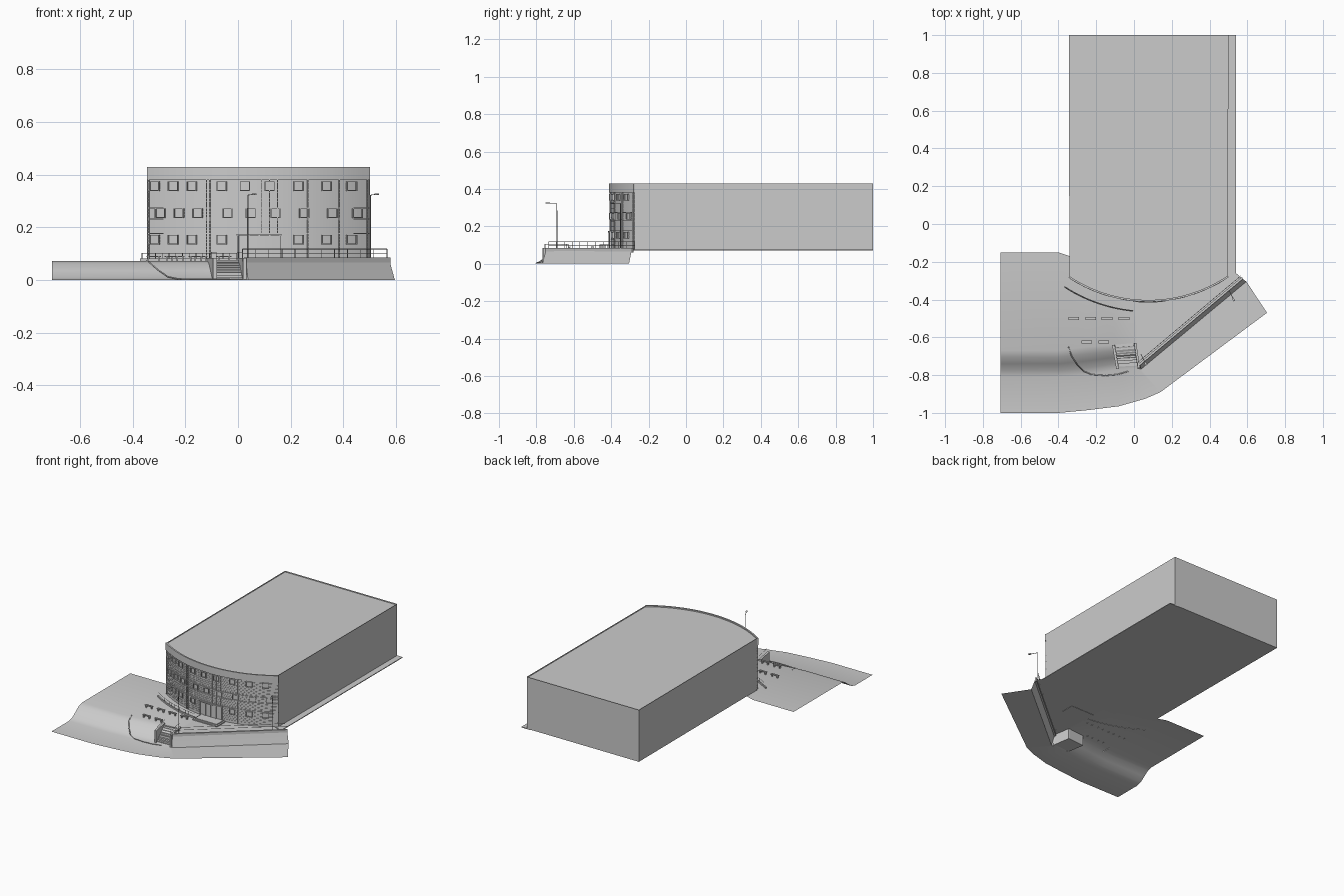
import bpy, bmesh, math
from mathutils import Vector

if "Cube" in bpy.data.objects:
    bpy.data.objects.remove(bpy.data.objects["Cube"])

CX, CY, R = 0.075, 0.35, 0.76      # centre and radius of the curved front
X0, X1 = -0.345, 0.5               # building sides
BASE, TOP = 0.075, 0.428


def finish(name, bm, smooth=True, fix=True):
    if fix:
        bmesh.ops.recalc_face_normals(bm, faces=bm.faces)
    me = bpy.data.meshes.new(name)
    bm.to_mesh(me)
    bm.free()
    ob = bpy.data.objects.new(name, me)
    bpy.context.collection.objects.link(ob)
    if smooth:
        bpy.ops.object.select_all(action='DESELECT')
        ob.select_set(True)
        bpy.context.view_layer.objects.active = ob
        bpy.ops.object.shade_smooth_by_angle(angle=math.radians(30))
    return ob


def arc(x, r=R):
    """Point on a circle concentric with the front, at the bearing of facade position x."""
    a = math.asin((x - CX) / R)
    return CX + r * math.sin(a), CY - r * math.cos(a)


def prism(bm, pts, z0, z1):
    lo = [bm.verts.new((x, y, z0)) for x, y in pts]
    hi = [bm.verts.new((x, y, z1)) for x, y in pts]
    n = len(pts)
    for i in range(n):
        bm.faces.new((lo[i], lo[(i + 1) % n], hi[(i + 1) % n], hi[i]))
    bm.faces.new(lo[::-1])
    return bm.faces.new(hi)


def band(bm, x0, x1, z0, z1, r0, r1, n=None):
    """Box bent round the front arc."""
    n = n or max(1, round((x1 - x0) / 0.035))
    xs = [x0 + (x1 - x0) * i / n for i in range(n + 1)]
    prism(bm, [arc(x, r1) for x in xs] + [arc(x, r0) for x in xs[::-1]], z0, z1)


def box(bm, x0, x1, y0, y1, z0, z1):
    prism(bm, [(x0, y0), (x1, y0), (x1, y1), (x0, y1)], z0, z1)


def tube(name, paths, r):
    cu = bpy.data.curves.new(name, 'CURVE')
    cu.dimensions, cu.bevel_depth, cu.bevel_resolution = '3D', r, 0
    cu.use_fill_caps = True
    for p in paths:
        s = cu.splines.new('POLY')
        s.points.add(len(p) - 1)
        for pt, co in zip(s.points, p):
            pt.co = (*co, 1)
    ob = bpy.data.objects.new(name, cu)
    bpy.context.collection.objects.link(ob)


# building body with sunk roof
bm = bmesh.new()
xs = [X0 + (X1 - X0) * i / 28 for i in range(29)]
roof = prism(bm, [arc(x, R - 0.006) for x in xs] + [(X1, 1.0), (X0, 1.0)], BASE, TOP)
bmesh.ops.inset_region(bm, faces=[roof], thickness=0.006)
bmesh.ops.translate(bm, verts=roof.verts, vec=(0, 0, -0.008))
finish("building_body", bm)

# base strip along the right side
bm = bmesh.new()
prism(bm, [(X1 - 0.03, -0.28), (0.54, -0.31), (0.54, 1.0), (X1 - 0.03, 1.0)], 0.072, 0.077)
finish("base_strip", bm, False)

# parapet band over the facade
bm = bmesh.new()
band(bm, X0, X1, 0.38, TOP, R - 0.008, R + 0.002, 28)
finish("front_parapet", bm)

# facade cladding ribs, floor bands and mullions
bm = bmesh.new()
for i in range(24):
    z = 0.092 + i * 0.012
    band(bm, X0, X1, z, z + 0.0015, R - 0.008, R - 0.004, 28)
for z in (0.175, 0.23, 0.272):
    band(bm, X0, X1, z, z + 0.004, R - 0.008, R - 0.001, 28)
for x in (-0.34, -0.12, -0.108, 0.09, 0.12, 0.15, 0.265, 0.385, 0.492):
    band(bm, x - 0.0015, x + 0.0015, 0.08, 0.38, R - 0.008, R, 1)
finish("facade_ribs", bm)

# window frames with panes
frames, panes = bmesh.new(), bmesh.new()
cols = (-0.318, -0.247, -0.176, -0.062, 0.026, 0.12, 0.23, 0.337, 0.432)
for row, z in enumerate((0.135, 0.236, 0.338)):
    for c in cols:
        c += (0, 0.022, 0)[row]
        if row == 0 and -0.03 < c < 0.19:
            continue
        w, h, t = 0.019, 0.036, 0.003
        band(panes, c - w, c + w, z, z + h, R - 0.009, R - 0.004, 2)
        for a, b, lo, hi in ((-w, w, 0, t), (-w, w, h - t, h), (-w, -w + t, 0, h), (w - t, w, 0, h)):
            band(frames, c + a, c + b, z + lo, z + hi, R - 0.008, R + 0.003, 1)
finish("window_frames", frames, False)
finish("window_panes", panes, False)

# entrance: frame, door leaves and step platform
bm = bmesh.new()
band(bm, -0.005, 0.165, 0.168, 0.175, R - 0.01, R + 0.006)
for x in (0.0, 0.04, 0.08, 0.12, 0.16):
    band(bm, x - 0.003, x + 0.003, 0.08, 0.17, R - 0.01, R + 0.004, 1)
band(bm, 0, 0.16, 0.08, 0.17, R - 0.01, R - 0.001)
finish("entrance_doors", bm)
bm = bmesh.new()
for i in range(2):
    box(bm, i * 0.01, 0.183 - i * 0.01, -0.488 + i * 0.012, -0.395, 0.07, 0.079 + i * 0.005)
finish("entrance_platform", bm, False)

# terrain: plaza, bank, retaining wall and lower ground, as columns back to front
bm = bmesh.new()
P = 0.072
columns = [  # back, bank top, bank foot, outer edge
    ((-0.706, -0.15), (-0.706, -0.67), (-0.706, -0.81), (-0.706, -1.0), P),
    ((-0.4, -0.15), (-0.4, -0.67), (-0.4, -0.81), (-0.4, -1.0), P),
    ((-0.25, -0.2), (-0.25, -0.65), (-0.25, -0.80), (-0.24, -0.985), P),
    ((-0.1, -0.25), (-0.105, -0.64), (-0.085, -0.77), (-0.08, -0.965), P),
    ((0.0, -0.25), (0.0, -0.63), (0.02, -0.765), (0.06, -0.925), P),
    ((0.05, -0.25), (0.03, -0.748), (0.038, -0.768), (0.14, -0.89), P),
    ((0.54, -0.26), (0.575, -0.29), (0.595, -0.305), (0.704, -0.47), P)]
grid = []
for b, t, f, o, h in columns:
    t, f = Vector(t), Vector(f)
    bank = [(t.lerp(f, k), h * m) for k, m in ((0, 1), (0.25, 0.86), (0.5, 0.5), (0.75, 0.14), (1, 0))]
    if t.x > 0.02:
        bank = [(t.lerp(f, k), h * (1 - k)) for k in (0, 0.25, 0.5, 0.75, 1)]
    pts = [(Vector(b), h)] + bank + [(Vector(o), 0)]
    grid.append([bm.verts.new((p.x, p.y, z)) for p, z in pts])
for a, b in zip(grid, grid[1:]):
    for j in range(len(a) - 1):
        bm.faces.new((a[j], a[j + 1], b[j + 1], b[j]))
finish("terrain", bm, True, False)

# coping along the retaining wall
A, B = Vector((0.03, -0.75)), Vector((0.578, -0.29))
n = Vector((-(B - A).y, (B - A).x)).normalized()
bm = bmesh.new()
prism(bm, [A, B, B + n * 0.012, A + n * 0.012], 0.06, 0.085)
finish("wall_coping", bm, False)

# stairs, running slightly skewed down to the front
bm = bmesh.new()
L0, L1, R0, R1 = [Vector(p) for p in ((-0.102, -0.64), (-0.082, -0.755), (0.0, -0.63), (0.018, -0.75))]
N = 8
for i in range(N):
    a, b = i / N, (i + 1) / N
    prism(bm, [L0.lerp(L1, b), R0.lerp(R1, b), R0.lerp(R1, a), L0.lerp(L1, a)], 0, 0.075 * (1 - a))
finish("stairs", bm, False)

# stair side walls
bm = bmesh.new()
for p, q in ((L0, L1), (R0, R1)):
    s = -0.014 if p is L0 else 0.012
    e = q + (q - p) * 0.1
    prism(bm, [p, e, e + Vector((s, 0)), p + Vector((s, 0))], 0, 0.083)
finish("stair_side_walls", bm, False)

# handrails on the stairs and wall
rail = A + n * 0.02, B + n * 0.02
paths = [[(*rail[0], z), (*rail[1], z)] for z in (0.10, 0.118)]
for i in range(12):
    p = rail[0].lerp(rail[1], i / 11)
    paths.append([(*p, 0.07), (*p, 0.118)])
for p, q in ((L0, L1), (R0, R1)):
    paths.append([(*p, 0.07), (*p, 0.105), (*q, 0.105), (*q, 0.07)])
tube("handrails", paths, 0.0013)

# low curved kerb and rail in front of the facade
bm = bmesh.new()
band(bm, -0.34, 0.0, 0.07, 0.082, R + 0.05, R + 0.058, 14)
finish("curved_kerb", bm)
ps = [arc(-0.335 + 0.335 * i / 14, R + 0.054) for i in range(15)]
tube("curved_rail", [[(*p, 0.102) for p in ps]] + [[(*p, 0.08), (*p, 0.102)] for p in ps], 0.0013)

# kerb curving down the bank
tube("bank_kerb", [[(-0.347, -0.65, 0.073), (-0.33, -0.70, 0.062), (-0.30, -0.745, 0.036),
                    (-0.265, -0.78, 0.012), (-0.225, -0.797, 0.004), (-0.15, -0.802, 0.003),
                    (-0.09, -0.797, 0.003), (-0.03, -0.78, 0.003)]], 0.003)

# benches: slatted seat on two block legs
bm = bmesh.new()
for x, y in [(-0.32, -0.5), (-0.23, -0.5), (-0.143, -0.5), (-0.053, -0.5), (-0.25, -0.625), (-0.16, -0.625)]:
    box(bm, x - 0.028, x + 0.028, y - 0.007, y - 0.001, 0.087, 0.091)
    box(bm, x - 0.028, x + 0.028, y + 0.001, y + 0.007, 0.087, 0.091)
    for s in (-1, 1):
        box(bm, x + s * 0.02 - 0.003, x + s * 0.02 + 0.003, y - 0.006, y + 0.006, 0.07, 0.088)
finish("benches", bm, False)

# street lamps with arm and flat head
posts, heads = [], bmesh.new()
for x, y in ((0.037, -0.69), (0.502, -0.35)):
    d = Vector((0.45, -0.89)) * 0.065
    e = Vector((x, y)) + d
    posts.append([(x, y, 0.07), (x, y, 0.322), (*e, 0.326)])
    m, w = Vector((x, y)) + d * 0.7, Vector((0.89, 0.45)) * 0.005
    prism(heads, [m - w, e - w, e + w, m + w], 0.322, 0.328)
tube("lamp_posts", posts, 0.002)
finish("lamp_heads", heads, False)
